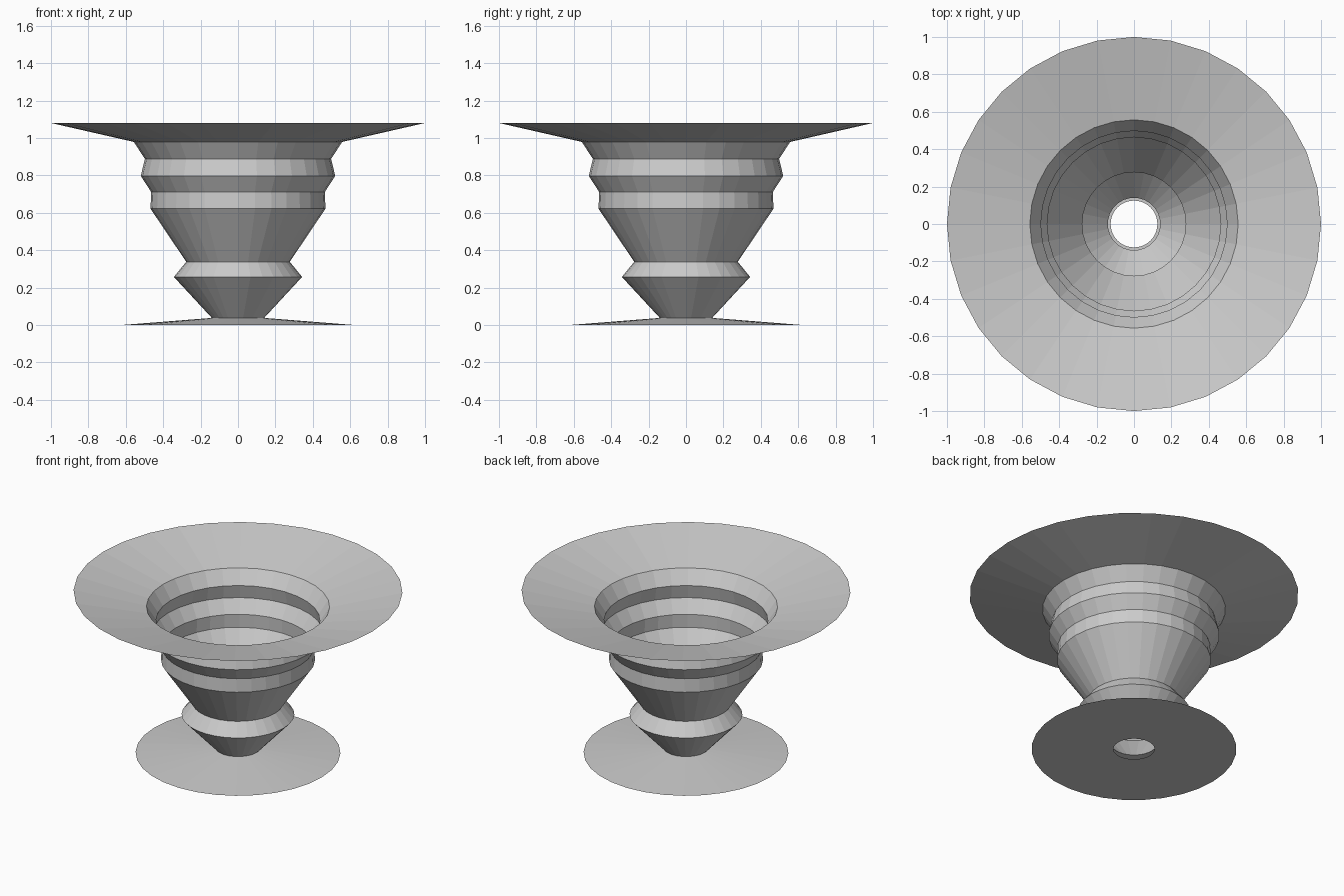
import bpy, math

if "Cube" in bpy.data.objects:
    bpy.data.objects.remove(bpy.data.objects["Cube"])

SIDES = 32


def lathe(name, profile):
    """Spin a (radius, z) profile around the z axis into flat faces."""
    verts = [(r * math.cos(2 * math.pi * s / SIDES),
              r * math.sin(2 * math.pi * s / SIDES), z)
             for r, z in profile for s in range(SIDES)]
    faces = []
    for i in range(len(profile) - 1):
        for s in range(SIDES):
            t = (s + 1) % SIDES
            faces.append((i * SIDES + s, i * SIDES + t,
                          (i + 1) * SIDES + t, (i + 1) * SIDES + s))
    mesh = bpy.data.meshes.new(name)
    mesh.from_pydata(verts, [], faces)
    obj = bpy.data.objects.new(name, mesh)
    bpy.context.collection.objects.link(obj)
    return obj


# Foot: flat underside with a central hole and a shallow cone on top
lathe("foot", [(0.125, 0), (0.623, 0), (0.14, 0.038)][::-1][::-1])

# Thin open bowl: knop, flared body, two ridges and wide rim
lathe("bowl", [(0.14, 0.038), (0.343, 0.257), (0.277, 0.338),
               (0.468, 0.622), (0.464, 0.711), (0.52, 0.797),
               (0.498, 0.888), (0.557, 0.979), (1.0, 1.08)])
